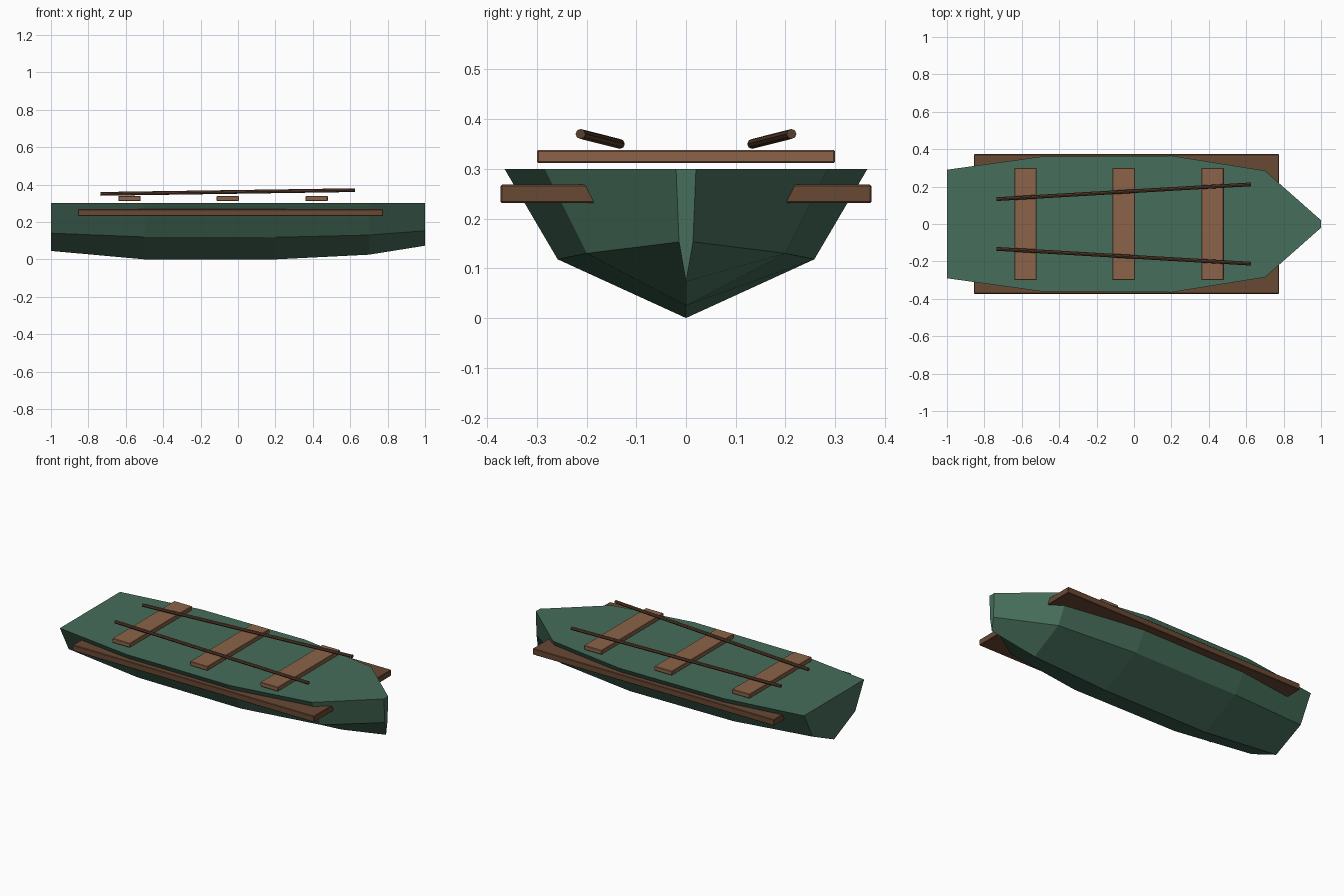
import bpy, bmesh
from mathutils import Vector

cube = bpy.data.objects.get("Cube")
if cube:
    bpy.data.objects.remove(cube)


def material(name, color):
    m = bpy.data.materials.new(name)
    m.use_nodes = True
    m.diffuse_color = (*color, 1)
    m.node_tree.nodes["Principled BSDF"].inputs["Base Color"].default_value = (*color, 1)
    return m


green = material("hull green", (0.062, 0.155, 0.105))
light_wood = material("seat wood", (0.26, 0.125, 0.065))
dark_wood = material("rail wood", (0.14, 0.065, 0.033))
oar_wood = material("oar wood", (0.10, 0.048, 0.026))


def add_object(name, bm, mat):
    bmesh.ops.recalc_face_normals(bm, faces=bm.faces)
    mesh = bpy.data.meshes.new(name)
    bm.to_mesh(mesh)
    bm.free()
    mesh.materials.append(mat)
    ob = bpy.data.objects.new(name, mesh)
    bpy.context.collection.objects.link(ob)
    return ob


def box(name, low, high, mat, bevel=0.003):
    low, high = Vector(low), Vector(high)
    bm = bmesh.new()
    bmesh.ops.create_cube(bm, size=1)
    bmesh.ops.scale(bm, vec=high - low, verts=bm.verts)
    bmesh.ops.translate(bm, vec=(low + high) / 2, verts=bm.verts)
    ob = add_object(name, bm, mat)
    mod = ob.modifiers.new("soft edges", "BEVEL")
    mod.width, mod.segments = bevel, 1


# Hull: stations of x, gunwale half width, chine half width, chine z, keel z
stations = [
    (-1.0, 0.29, 0.205, 0.14, 0.045),
    (-0.5, 0.36, 0.255, 0.12, 0.0),
    (0.2, 0.365, 0.258, 0.118, 0.0),
    (0.7, 0.285, 0.20, 0.13, 0.025),
    (1.0, 0.02, 0.014, 0.153, 0.073),
]
deck_z = 0.3
bm = bmesh.new()
rings = []
for x, gunwale, chine, chine_z, keel_z in stations:
    ring = [(gunwale, deck_z), (chine, chine_z), (0, keel_z),
            (-chine, chine_z), (-gunwale, deck_z)]
    rings.append([bm.verts.new((x, y, z)) for y, z in ring])
for a, b in zip(rings, rings[1:]):
    for i in range(5):
        j = (i + 1) % 5
        bm.faces.new((a[i], a[j], b[j], b[i]))
bm.faces.new(rings[0])
bm.faces.new(rings[-1])
add_object("hull", bm, green)

# Bench seats
for name, x in (("rear_seat", -0.58), ("middle_seat", -0.055), ("front_seat", 0.42)):
    box(name, (x - 0.06, -0.3, 0.312), (x + 0.06, 0.3, 0.338), light_wood)

# Side rails and oars
for side, s in (("left", 1), ("right", -1)):
    ys = sorted((s * 0.16, s * 0.373))
    box(side + "_rail", (-0.855, ys[0], 0.231), (0.775, ys[1], 0.268), dark_wood)

    start, end = Vector((-0.735, s * 0.133, 0.35)), Vector((0.625, s * 0.212, 0.37))
    axis = end - start
    bm = bmesh.new()
    bmesh.ops.create_cone(bm, cap_ends=True, segments=8, radius1=0.01,
                          radius2=0.01, depth=axis.length)
    bmesh.ops.rotate(bm, matrix=axis.to_track_quat("Z", "Y").to_matrix(), verts=bm.verts)
    bmesh.ops.translate(bm, vec=(start + end) / 2, verts=bm.verts)
    add_object(side + "_oar", bm, oar_wood)
